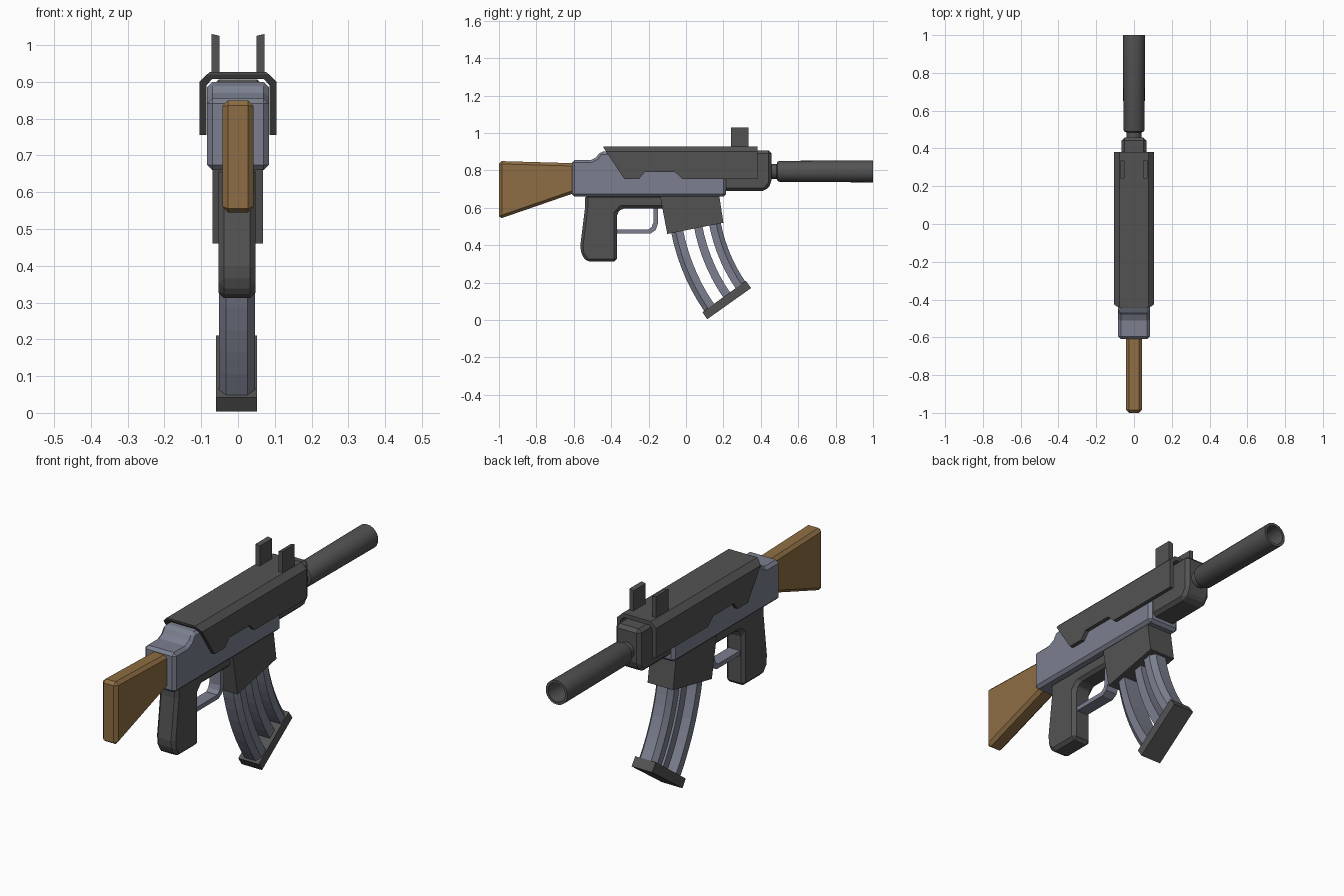
import bpy, bmesh
from math import sin, cos, pi, radians

cube = bpy.data.objects.get("Cube")
if cube:
    bpy.data.objects.remove(cube, do_unlink=True)


def material(name, rgb):
    m = bpy.data.materials.new(name)
    m.use_nodes = True
    m.diffuse_color = (*rgb, 1)
    m.node_tree.nodes["Principled BSDF"].inputs["Base Color"].default_value = (*rgb, 1)
    return m


DARK = material("dark steel", (0.086, 0.086, 0.086))
STEEL = material("blue grey steel", (0.2, 0.215, 0.275))
WOOD = material("brown wood", (0.27, 0.155, 0.056))


def make_object(name, bm, mat, bevel=0):
    bmesh.ops.recalc_face_normals(bm, faces=bm.faces)
    mesh = bpy.data.meshes.new(name)
    bm.to_mesh(mesh)
    bm.free()
    mesh.materials.append(mat)
    obj = bpy.data.objects.new(name, mesh)
    bpy.context.collection.objects.link(obj)
    if bevel:
        mod = obj.modifiers.new("Bevel", "BEVEL")
        mod.width = bevel
        mod.segments = 1
        mod.limit_method = "ANGLE"
        mod.angle_limit = radians(30)
    return obj


def loft(name, rings, mat, bevel=0):
    """Join equal rings of points with quads and cap both ends."""
    bm = bmesh.new()
    loops = [[bm.verts.new(p) for p in ring] for ring in rings]
    n = len(loops[0])
    for a, b in zip(loops, loops[1:]):
        for i in range(n):
            j = (i + 1) % n
            bm.faces.new((a[i], a[j], b[j], b[i]))
    bm.faces.new(loops[0])
    bm.faces.new(loops[-1])
    return make_object(name, bm, mat, bevel)


def side_prism(name, profile, x0, x1, mat, bevel=0):
    """Extrude a (y, z) outline across x."""
    return loft(name, [[(x, y, z) for y, z in profile] for x in (x0, x1)], mat, bevel)


# Stock
side_prism("stock", [(-1, 0.54), (-0.58, 0.685), (-0.58, 0.838), (-1, 0.85)],
           -0.042, 0.042, WOOD, 0.015)

# Receiver
side_prism("receiver", [(-0.61, 0.66), (0.215, 0.66), (0.215, 0.80), (0.1, 0.9),
                        (-0.46, 0.9), (-0.48, 0.87), (-0.51, 0.855), (-0.61, 0.855)],
           -0.084, 0.084, STEEL, 0.014)

# Front block under the cover
side_prism("front_block", [(-0.1, 0.69), (0.425, 0.69), (0.457, 0.73), (0.457, 0.907),
                           (-0.1, 0.907)], -0.067, 0.067, DARK, 0.016)

# Top cover: bent shell trimmed to its side outline
half = [(0.105, 0.7), (0.105, 0.9), (0.077, 0.927), (0.0, 0.927)]
inner = [(0.0, 0.908), (0.07, 0.908), (0.086, 0.89), (0.086, 0.7)]
right = half + inner
section = half[:-1] + [(-x, z) for x, z in reversed(half[:-1])]
section += [(-x, z) for x, z in reversed(inner[1:])] + inner[1:]
cover = loft("top_cover", [[(x, y, z) for x, z in section] for y in (-0.6, 0.382)], DARK)
cutter = side_prism("cover_outline", [(-0.445, 0.95), (-0.44, 0.92), (-0.33, 0.755),
                                      (-0.25, 0.755), (-0.22, 0.792), (-0.06, 0.792),
                                      (-0.02, 0.755), (0.5, 0.755), (0.5, 0.95)],
                    -0.2, 0.2, DARK)
cutter.hide_render = True
mod = cover.modifiers.new("Trim", "BOOLEAN")
mod.operation = "INTERSECT"
mod.object = cutter
graph = bpy.context.evaluated_depsgraph_get()
trimmed = bpy.data.meshes.new_from_object(cover.evaluated_get(graph))
cover.modifiers.clear()
cover.data = trimmed
bpy.data.objects.remove(cutter, do_unlink=True)

# Sight posts
for name, s in (("left_sight", 1), ("right_sight", -1)):
    post = [(0.05, 0.92), (0.072, 0.92), (0.072, 1.03), (0.05, 1.025)]
    loft(name, [[(s * x, y, z) for x, z in post] for y in (0.24, 0.335)], DARK)

# Pistol grip with the frame strip above the trigger
side_prism("grip", [(-0.54, 0.67), (-0.54, 0.6), (-0.565, 0.4), (-0.56, 0.35),
                    (-0.53, 0.312), (-0.37, 0.312), (-0.37, 0.57), (-0.345, 0.597),
                    (-0.1, 0.597), (-0.1, 0.67)], -0.053, 0.048, DARK, 0.015)

# Trigger guard
side_prism("trigger_guard", [(-0.38, 0.463), (-0.19, 0.463), (-0.163, 0.48), (-0.15, 0.515),
                             (-0.15, 0.61), (-0.175, 0.61), (-0.175, 0.52),
                             (-0.183, 0.498), (-0.2, 0.485), (-0.38, 0.485)],
           -0.033, 0.028, STEEL)

# Magazine well
side_prism("magazine_well", [(-0.14, 0.67), (0.177, 0.67), (0.2, 0.52), (-0.1, 0.46)],
           -0.07, 0.068, DARK)


# Curved magazine strips, all sharing one centre of curvature
def arc_strip(name, outline):
    rings = []
    for i in range(9):
        a = radians(7 + 27.5 * i / 8)
        rings.append([(x - 0.003, 1.02 - r * cos(a), 0.683 - r * sin(a))
                      for x, r in outline])
    loft(name, rings, STEEL)


def chamfered(w, flat, chamfer, base):
    return [(-w, base), (-w, chamfer), (-w + 0.02, flat), (w - 0.02, flat),
            (w, chamfer), (w, base)]


arc_strip("magazine_rear_strip", chamfered(0.049, 1.12, 1.095, 1.055))
arc_strip("magazine_middle_strip", [(-0.037, 0.95), (-0.037, 0.995),
                                    (0.037, 0.995), (0.037, 0.95)])
arc_strip("magazine_front_strip", chamfered(0.049, 0.85, 0.875, 0.913))

# Magazine base plate
side_prism("magazine_base", [(0.088, 0.042), (0.113, 0.004), (0.348, 0.171), (0.32, 0.21)],
           -0.06, 0.051, DARK)

# Barrel: turned outline of (radius, y), with an open muzzle
outline = [(0.04, 0.44), (0.04, 0.485), (0.052, 0.49), (0.056, 0.5),
           (0.059, 1.0), (0.046, 1.0), (0.044, 0.8)]
sides = 24
barrel = loft("barrel", [[(r * cos(2 * pi * i / sides), y, 0.795 + r * sin(2 * pi * i / sides))
                          for i in range(sides)] for r, y in outline], DARK)
bpy.ops.object.select_all(action="DESELECT")
barrel.select_set(True)
bpy.context.view_layer.objects.active = barrel
bpy.ops.object.shade_smooth_by_angle(angle=radians(30))
